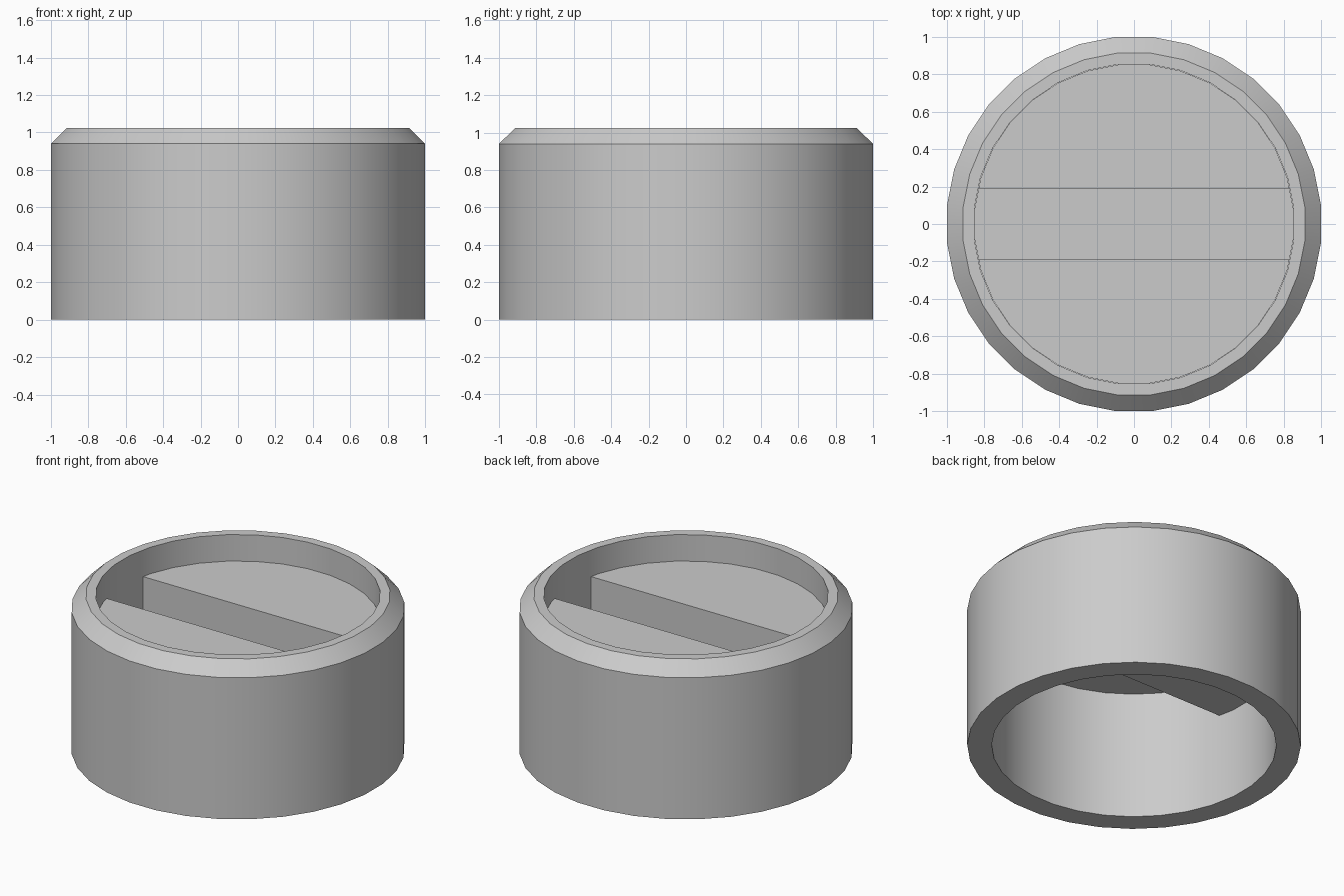
import bpy, bmesh, math
from mathutils import Matrix

cube = bpy.data.objects.get("Cube")
if cube:
    bpy.data.objects.remove(cube, do_unlink=True)

SIDES = 32
HALF_STEP = math.pi / SIDES

grey = bpy.data.materials.new("light_grey")
grey.use_nodes = True
colour = (0.6, 0.6, 0.6, 1)
grey.diffuse_color = colour
grey.node_tree.nodes["Principled BSDF"].inputs["Base Color"].default_value = colour


def finish(bm, name):
    mesh = bpy.data.meshes.new(name)
    bm.to_mesh(mesh)
    bm.free()
    mesh.materials.append(grey)
    obj = bpy.data.objects.new(name, mesh)
    bpy.context.collection.objects.link(obj)
    bpy.ops.object.select_all(action='DESELECT')
    obj.select_set(True)
    bpy.context.view_layer.objects.active = obj
    bpy.ops.object.shade_smooth_by_angle(angle=math.radians(25))


# Outer ring: closed profile with a chamfered top, turned round the z axis
profile = [(1.004, 0), (1.004, 0.94), (0.917, 1.025), (0.857, 1.025), (0.857, 0)]
bm = bmesh.new()
rings = []
for i in range(SIDES):
    a = HALF_STEP * (2 * i + 1)
    rings.append([bm.verts.new((r * math.cos(a), r * math.sin(a), z)) for r, z in profile])
for i, ring in enumerate(rings):
    after = rings[(i + 1) % SIDES]
    for j in range(len(profile)):
        k = (j + 1) % len(profile)
        bm.faces.new((ring[j], after[j], after[k], ring[k]))
bmesh.ops.recalc_face_normals(bm, faces=bm.faces)
finish(bm, "chamfered_ring")

# Recessed thin plate with a sunken slot across it
SLOT, PLATE_Z, FLOOR_Z = 0.19, 0.85, 0.6
bm = bmesh.new()
bmesh.ops.create_circle(bm, cap_ends=True, segments=SIDES, radius=0.855,
                        matrix=Matrix.Translation((0, 0, PLATE_Z)) @ Matrix.Rotation(HALF_STEP, 4, 'Z'))
for y in (-SLOT, SLOT):
    bmesh.ops.bisect_plane(bm, geom=bm.verts[:] + bm.edges[:] + bm.faces[:],
                           plane_co=(0, y, 0), plane_no=(0, 1, 0))
middle = [f for f in bm.faces if abs(f.calc_center_median().y) < SLOT / 2]
walls = [e for f in middle for e in f.edges
         if all(abs(abs(v.co.y) - SLOT) < 0.001 for v in e.verts) and e.calc_length() > 1]

# Slot walls run along the two long edges; the ends meet the ring
for e in walls:
    top = e.verts[:]
    low = [bm.verts.new((v.co.x, v.co.y, FLOOR_Z)) for v in top]
    bm.faces.new((top[0], top[1], low[1], low[0]))

# Slot floor
for f in middle:
    bm.faces.new([bm.verts.new((v.co.x, v.co.y, FLOOR_Z)) for v in f.verts])
bmesh.ops.delete(bm, geom=middle, context='FACES')
bmesh.ops.remove_doubles(bm, verts=bm.verts, dist=0.0005)
bmesh.ops.recalc_face_normals(bm, faces=bm.faces)
if max(bm.faces, key=lambda f: f.calc_center_median().z).normal.z < 0:
    bmesh.ops.reverse_faces(bm, faces=bm.faces)
finish(bm, "slotted_plate")
